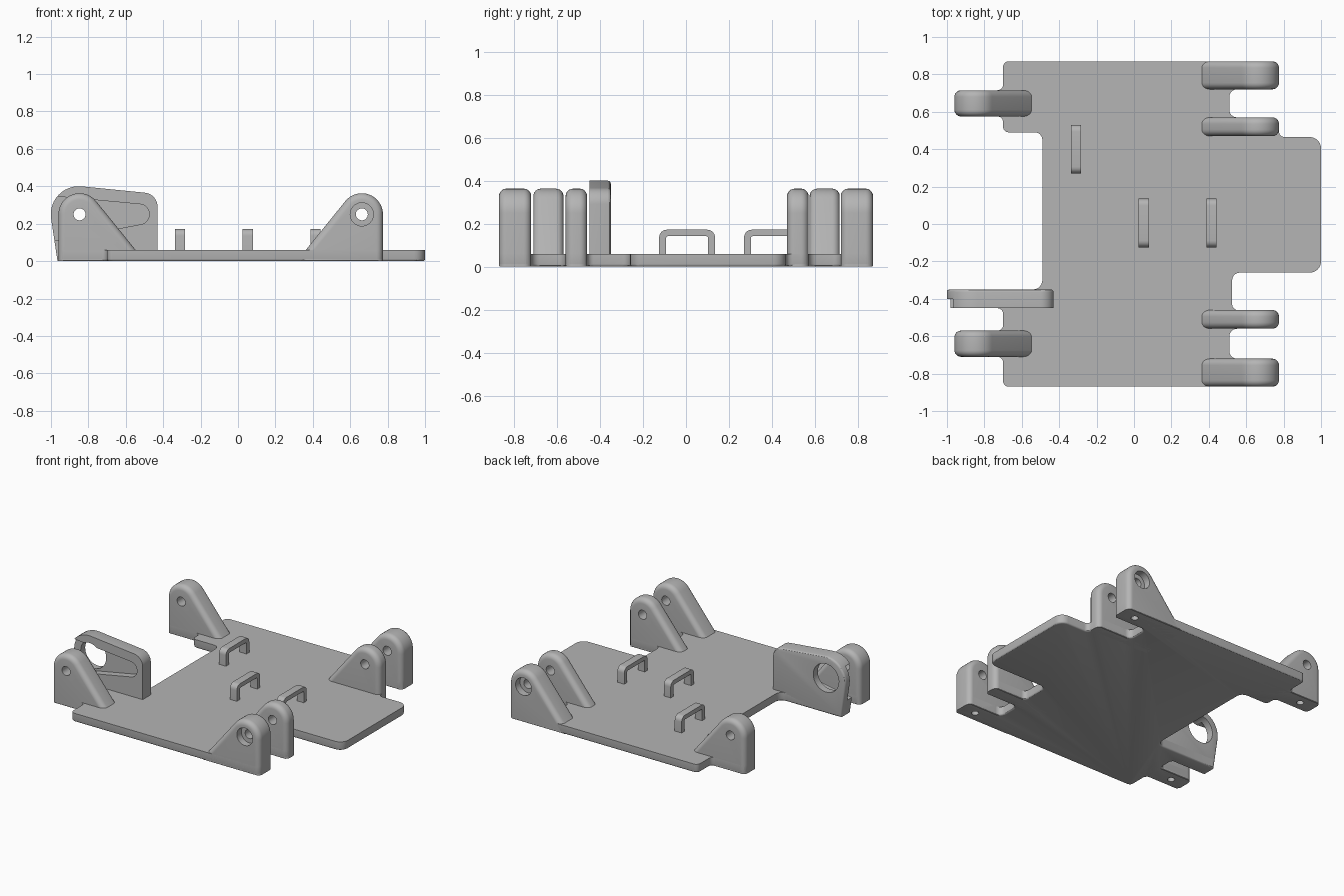
import bpy, bmesh, math
from mathutils import Matrix, Vector

default = bpy.data.objects.get("Cube")
if default:
    bpy.data.objects.remove(default, do_unlink=True)

grey = bpy.data.materials.new("plain_grey")
grey.use_nodes = True
tone = (0.46, 0.46, 0.46, 1)
grey.diffuse_color = tone
grey.node_tree.nodes["Principled BSDF"].inputs["Base Color"].default_value = tone


def make_object(name, bm):
    bmesh.ops.recalc_face_normals(bm, faces=bm.faces)
    mesh = bpy.data.meshes.new(name)
    bm.to_mesh(mesh)
    bm.free()
    mesh.materials.append(grey)
    obj = bpy.data.objects.new(name, mesh)
    bpy.context.collection.objects.link(obj)
    return obj


def rounded(corners, steps=6):
    """Polygon of (u, v, radius) corners with filleted corners."""
    outline = []
    count = len(corners)
    for i, (u, v, radius) in enumerate(corners):
        here = Vector((u, v))
        if radius == 0:
            outline.append(here)
            continue
        before = (Vector(corners[i - 1][:2]) - here).normalized()
        after = (Vector(corners[(i + 1) % count][:2]) - here).normalized()
        half = before.angle(after) / 2
        centre = here + (before + after).normalized() * radius / math.sin(half)
        start = here + before * radius / math.tan(half) - centre
        end = here + after * radius / math.tan(half) - centre
        sweep = start.angle_signed(end)
        for k in range(steps + 1):
            outline.append(centre + Matrix.Rotation(-sweep * k / steps, 2) @ start)
    return outline


def loft(name, rings):
    """Skin equal rings of points and cap both ends."""
    bm = bmesh.new()
    loops = [[bm.verts.new(p) for p in ring] for ring in rings]
    n = len(loops[0])
    for a, b in zip(loops, loops[1:]):
        for i in range(n):
            j = (i + 1) % n
            bm.faces.new((a[i], a[j], b[j], b[i]))
    bm.faces.new(loops[0])
    bm.faces.new(loops[-1])
    return make_object(name, bm)


def bevel_cap(obj, axis, level, size):
    bm = bmesh.new()
    bm.from_mesh(obj.data)
    edges = [e for e in bm.edges if all(abs(v.co[axis] - level) < 1e-4 for v in e.verts)]
    bmesh.ops.bevel(bm, geom=edges, offset=size, segments=3, profile=0.5, affect='EDGES')
    bm.to_mesh(obj.data)
    bm.free()


def cylinder(radius, start, end):
    start, end = Vector(start), Vector(end)
    bm = bmesh.new()
    turn = (end - start).to_track_quat('Z', 'Y').to_matrix().to_4x4()
    bmesh.ops.create_cone(bm, cap_ends=True, segments=32, radius1=radius, radius2=radius,
                          depth=(end - start).length,
                          matrix=Matrix.Translation((start + end) / 2) @ turn)
    return make_object("hole_cutter", bm)


def cut(obj, cutters):
    """Subtract the cutters for good and remove them."""
    for cutter in cutters:
        cutter.hide_render = True
        mod = obj.modifiers.new("cut", 'BOOLEAN')
        mod.operation = 'DIFFERENCE'
        mod.solver = 'EXACT'
        mod.object = cutter
    bpy.context.view_layer.update()
    graph = bpy.context.evaluated_depsgraph_get()
    mesh = bpy.data.meshes.new_from_object(obj.evaluated_get(graph))
    obj.modifiers.clear()
    obj.data = mesh
    for cutter in cutters:
        bpy.data.objects.remove(cutter, do_unlink=True)


parts = []

# Base plate with lobes that run under the brackets
plate_outline = rounded([
    (-0.70, -0.87, .03), (0.775, -0.87, .035), (0.775, -0.72, .035), (0.51, -0.72, .04),
    (0.51, -0.56, .04), (0.775, -0.56, .035), (0.775, -0.46, .035), (0.525, -0.46, .03),
    (0.525, -0.26, .04), (1, -0.26, .06), (1, 0.465, .06), (0.775, 0.465, .03),
    (0.775, 0.57, .035), (0.51, 0.57, .04), (0.51, 0.72, .04), (0.775, 0.72, .035),
    (0.775, 0.87, .035), (-0.70, 0.87, .03), (-0.70, 0.715, .03), (-0.96, 0.715, .035),
    (-0.96, 0.575, .035), (-0.70, 0.575, .03), (-0.70, 0.49, .03), (-0.49, 0.49, .04),
    (-0.49, -0.35, .05), (-0.95, -0.35, 0), (-0.95, -0.45, 0), (-0.70, -0.45, .03),
    (-0.70, -0.57, .03), (-0.96, -0.57, .035), (-0.96, -0.71, .035), (-0.70, -0.71, .03)])
plate = loft("base_plate", [[(p.x, p.y, z) for p in plate_outline] for z in (0, 0.06)])
bevel_cap(plate, 2, 0, 0.012)
parts.append(plate)

# Upright pin brackets
PIN_Z, EAR, SLOPE, ROUND = 0.25, 0.113, math.radians(51), 0.035


def bracket_ring(cx, side, y, inset):
    radius = EAR - inset
    floor = max(inset - ROUND + 0.012, 0)
    tangent = SLOPE + math.pi / 2
    points = [(radius, floor)]
    for k in range(17):
        a = tangent * k / 16
        points.append((radius * math.cos(a), PIN_Z + radius * math.sin(a)))
    u, z = points[-1]
    points.append((u - (z - floor) / math.tan(SLOPE), floor))
    return [(cx + side * u, y, z) for u, z in points]


def bracket(name, cx, side, y0, y1):
    rings = []
    for k in range(7):
        a = math.pi / 2 * k / 6
        rings.append((ROUND * (1 - math.cos(a)), ROUND * (1 - math.sin(a))))
    front = [bracket_ring(cx, side, y0 + dy, d) for dy, d in rings]
    back = [bracket_ring(cx, side, y1 - dy, d) for dy, d in reversed(rings)]
    obj = loft(name, front + back)
    parts.append(obj)
    return obj


LEFT, RIGHT = 0.662, -0.847
screw_spots = []
for name, cx, side, y0, y1, bore, screw in (
        ("front_left_outer_bracket", LEFT, 1, -0.87, -0.72, -1, True),
        ("front_left_inner_bracket", LEFT, 1, -0.56, -0.46, 0, False),
        ("back_left_inner_bracket", LEFT, 1, 0.47, 0.57, 0, False),
        ("back_left_outer_bracket", LEFT, 1, 0.72, 0.87, 1, True),
        ("front_right_bracket", RIGHT, -1, -0.71, -0.57, 0, True),
        ("back_right_bracket", RIGHT, -1, 0.575, 0.715, 0, True)):
    obj = bracket(name, cx, side, y0, y1)
    cutters = [cylinder(0.032, (cx, y0 - 0.1, PIN_Z), (cx, y1 + 0.1, PIN_Z))]
    if bore:
        face = y1 if bore > 0 else y0
        cutters.append(cylinder(0.062, (cx, face + bore * 0.1, PIN_Z),
                                (cx, face - bore * 0.05, PIN_Z)))
    if screw:
        spot = (cx, (y0 + y1) / 2)
        screw_spots.append(spot)
        cutters.append(cylinder(0.024, (*spot, -0.1), (*spot, 0.15)))
    cut(obj, cutters)

# Screw holes through the plate lobes
cut(plate, [cylinder(0.024, (*spot, -0.1), (*spot, 0.15)) for spot in screw_spots])

# Slanted bracket with a recessed channel and a large round opening
shield = rounded([(-0.965, 0, 0), (-0.43, 0, 0), (-0.43, 0.359, .075), (-1.028, 0.419, .15)], 12)
slanted = loft("slanted_bracket", [[(p.x, y, p.y) for p in shield] for y in (-0.45, -0.35)])
bevel_cap(slanted, 1, -0.35, 0.014)
channel = rounded([(-1.1, 0.087, 0), (-0.475, 0.205, .052), (-0.475, 0.3, .052), (-1.1, 0.358, 0)], 8)
pocket = loft("channel_cutter", [[(p.x, y, p.y) for p in channel] for y in (-0.5, -0.4)])
cut(slanted, [pocket, cylinder(0.1, (-0.85, -0.6, PIN_Z), (-0.85, -0.2, PIN_Z))])
parts.append(slanted)

# Cable loops standing on the plate
arch = rounded([(-0.13, 0.05, 0), (-0.098, 0.05, 0), (-0.098, 0.142, .01), (0.098, 0.142, .01),
                (0.098, 0.05, 0), (0.13, 0.05, 0), (0.13, 0.172, .036), (-0.13, 0.172, .036)])
for name, x, y in (("back_loop", -0.31, 0.4), ("middle_loop", 0.052, 0.005), ("left_loop", 0.415, 0.005)):
    parts.append(loft(name, [[(x + dx, y + p.x, p.y) for p in arch] for dx in (-0.027, 0.027)]))

# Smooth shading with crisp edges
bpy.ops.object.select_all(action='DESELECT')
for obj in parts:
    obj.select_set(True)
    bpy.context.view_layer.objects.active = obj
bpy.ops.object.shade_smooth_by_angle(angle=math.radians(30))
